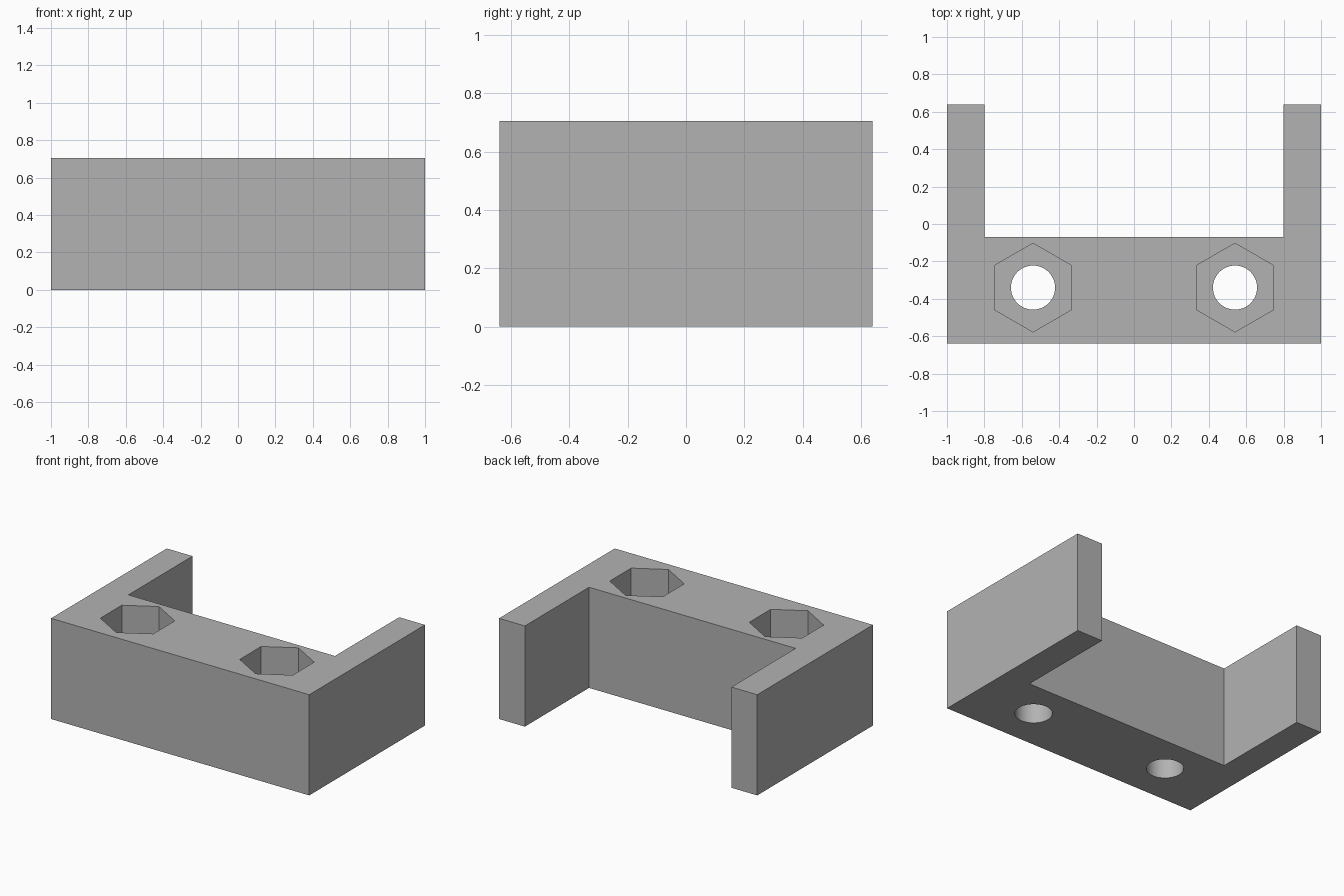
import bpy
import bmesh
from math import sin, cos, tau, radians

if "Cube" in bpy.data.objects:
    bpy.data.objects.remove(bpy.data.objects["Cube"], do_unlink=True)

HEIGHT = 0.705
BACK = 0.64          # half depth of the bracket
INNER_X = 0.8        # inside face of each arm
INNER_Y = -0.07      # back face of the thick bar
BOLT_X, BOLT_Y = 0.54, -0.34
POCKET_FLOOR = 0.35

grey = bpy.data.materials.new("plain_grey")
grey.use_nodes = True
colour = (0.45, 0.45, 0.45, 1)
grey.diffuse_color = colour
grey.node_tree.nodes["Principled BSDF"].inputs["Base Color"].default_value = colour


def extrude_profile(name, points, bottom, top):
    """Extrude a flat outline upward into a closed solid."""
    bm = bmesh.new()
    base = bm.faces.new([bm.verts.new((x, y, bottom)) for x, y in points])
    result = bmesh.ops.extrude_face_region(bm, geom=[base], use_keep_orig=True)
    verts = [v for v in result["geom"] if isinstance(v, bmesh.types.BMVert)]
    bmesh.ops.translate(bm, verts=verts, vec=(0, 0, top - bottom))
    bmesh.ops.recalc_face_normals(bm, faces=bm.faces)
    mesh = bpy.data.meshes.new(name)
    bm.to_mesh(mesh)
    bm.free()
    mesh.materials.append(grey)
    obj = bpy.data.objects.new(name, mesh)
    bpy.context.collection.objects.link(obj)
    return obj


def ring(x, y, radius, sides):
    """Regular polygon with one corner pointing along y."""
    return [(x + radius * sin(tau * i / sides), y + radius * cos(tau * i / sides))
            for i in range(sides)]


def cut(target, cutter):
    cutter.hide_render = True
    mod = target.modifiers.new("cut", "BOOLEAN")
    mod.operation = "DIFFERENCE"
    mod.solver = "EXACT"
    mod.object = cutter
    bpy.ops.object.modifier_apply(modifier=mod.name)
    bpy.data.objects.remove(cutter, do_unlink=True)


# U-shaped bracket body: thick front bar with two arms reaching back
half = [(1, -BACK), (1, BACK), (INNER_X, BACK), (INNER_X, INNER_Y)]
outline = half + [(-x, y) for x, y in reversed(half)]
bracket = extrude_profile("bracket", outline, 0, HEIGHT)

bpy.ops.object.select_all(action="DESELECT")
bracket.select_set(True)
bpy.context.view_layer.objects.active = bracket

# Bolt holes through the bar, with hexagonal nut pockets from the top
for side in (-1, 1):
    x = side * BOLT_X
    cut(bracket, extrude_profile("bolt_hole_cutter", ring(x, BOLT_Y, 0.118, 48),
                                 -0.1, HEIGHT + 0.1))
    cut(bracket, extrude_profile("nut_pocket_cutter", ring(x, BOLT_Y, 0.237, 6),
                                 POCKET_FLOOR, HEIGHT + 0.1))

# Smooth round holes, crisp edges elsewhere
bpy.ops.object.shade_smooth_by_angle(angle=radians(30))
